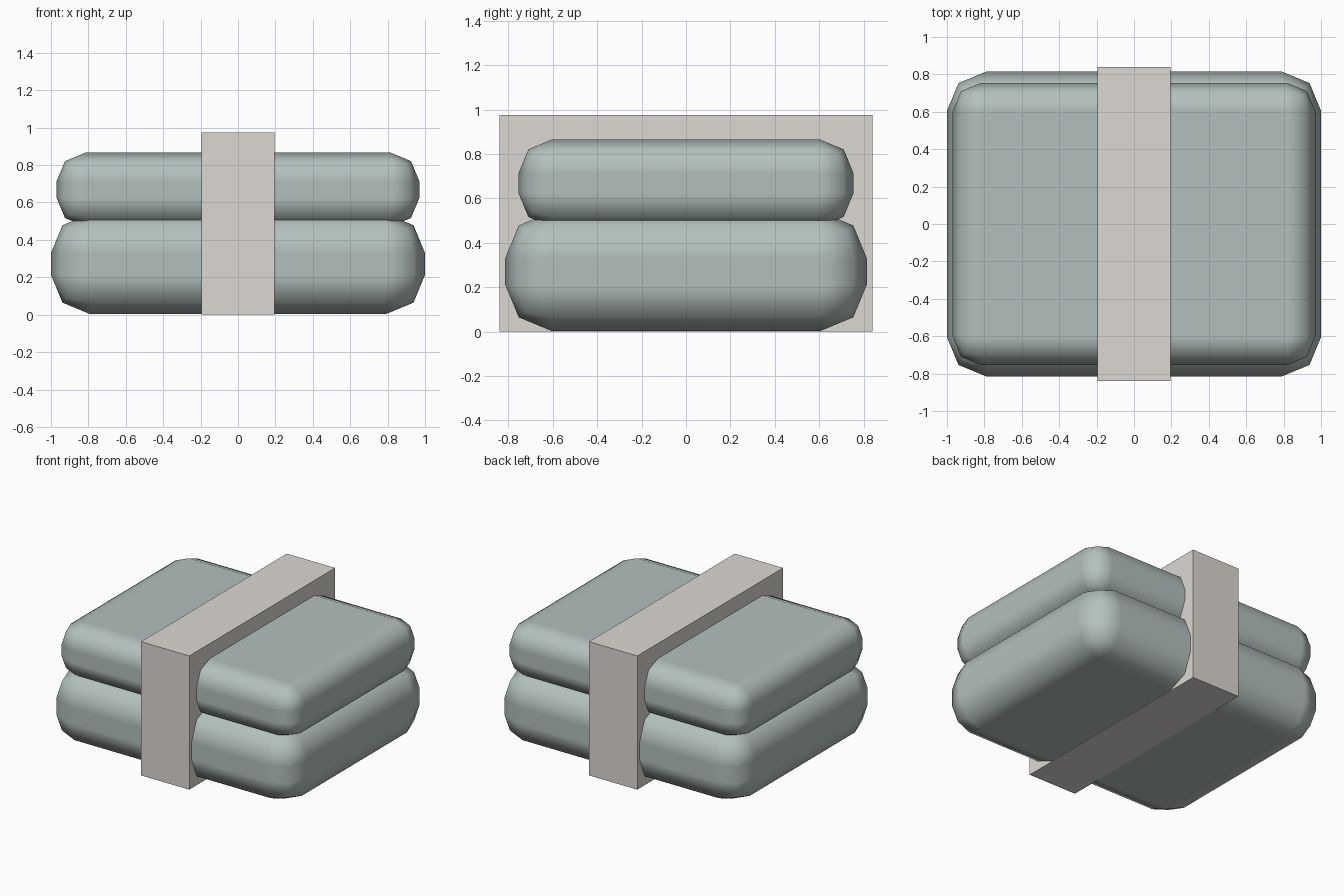
import bpy
import math

if "Cube" in bpy.data.objects:
    bpy.data.objects.remove(bpy.data.objects["Cube"])


def material(name, color):
    mat = bpy.data.materials.new(name)
    mat.diffuse_color = (*color, 1)
    mat.use_nodes = True
    mat.node_tree.nodes["Principled BSDF"].inputs["Base Color"].default_value = mat.diffuse_color
    return mat


def box(name, size_x, size_y, z0, z1, mat, bevel=0):
    bpy.ops.mesh.primitive_cube_add(size=1, location=(0, 0, (z0 + z1) / 2))
    ob = bpy.context.object
    ob.name = name
    ob.scale = (size_x, size_y, z1 - z0)
    bpy.ops.object.transform_apply(location=False, rotation=False, scale=True)
    ob.data.materials.append(mat)
    if bevel:
        mod = ob.modifiers.new("rounding", 'BEVEL')
        mod.width = bevel
        mod.segments = 2
        mod.limit_method = 'ANGLE'
        mod.angle_limit = math.radians(40)
        mod.harden_normals = True
        bpy.ops.object.shade_smooth()
    return ob


cloth = material("cloth", (0.45, 0.53, 0.51))
band = material("band", (0.72, 0.69, 0.65))

# Two soft folded bundles, the upper sinking into the lower
box("lower_bundle", 2.0, 1.63, 0.003, 0.54, cloth, 0.21)
box("upper_bundle", 1.94, 1.51, 0.472, 0.866, cloth, 0.153)

# Band wrapped around both
box("strap", 0.39, 1.68, 0.0, 0.975, band)
